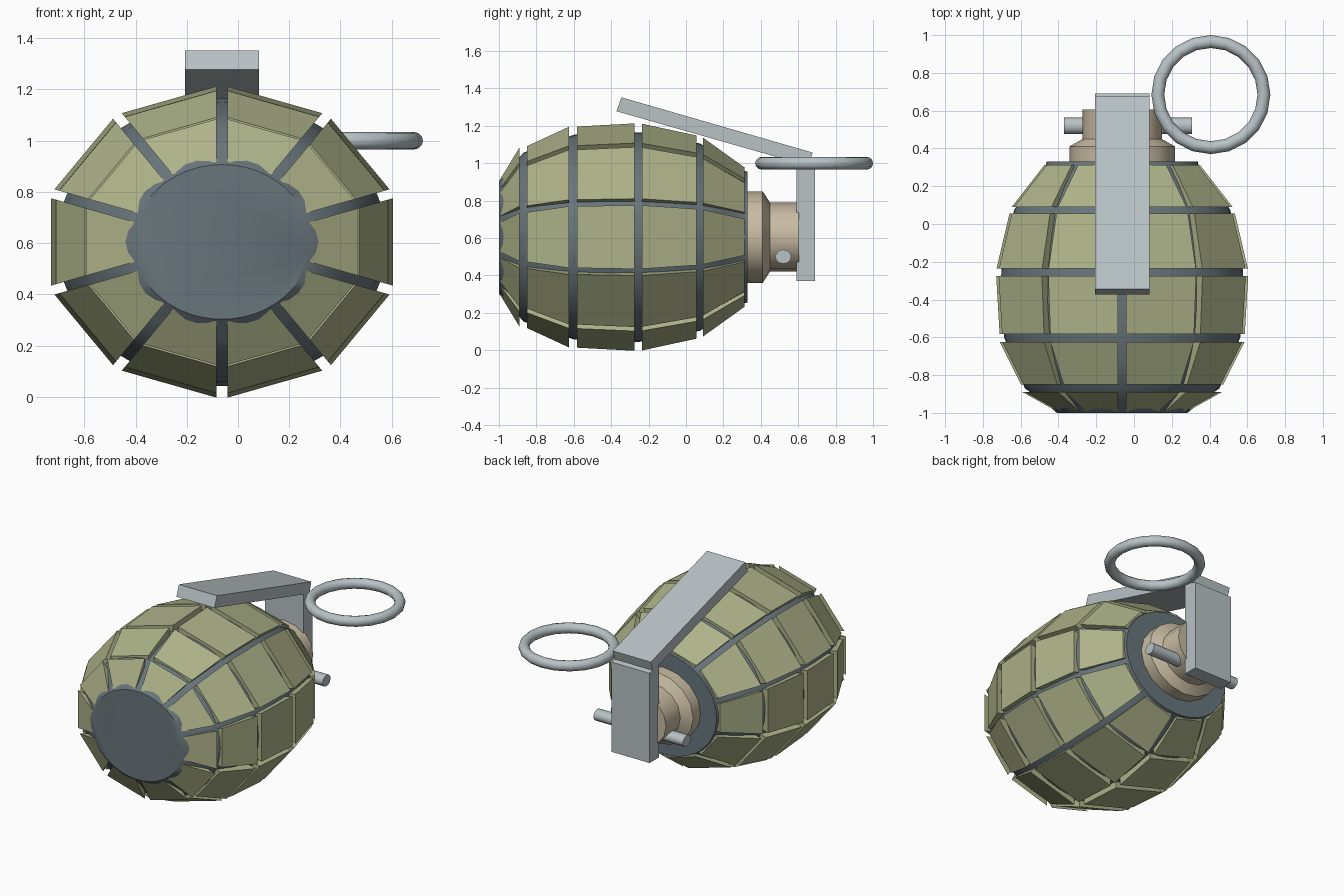
import bpy, bmesh, math
from mathutils import Vector

if "Cube" in bpy.data.objects:
    bpy.data.objects.remove(bpy.data.objects["Cube"])

CX, CZ, SQUASH = -0.0625, 0.605, 0.875   # body axis runs along y, squashed in z


def material(name, rgb):
    m = bpy.data.materials.new(name)
    m.diffuse_color = (*rgb, 1)
    m.use_nodes = True
    m.node_tree.nodes["Principled BSDF"].inputs["Base Color"].default_value = m.diffuse_color
    return m


olive = material("olive", (0.42, 0.45, 0.25))
slate = material("slate", (0.14, 0.18, 0.20))
tan = material("tan", (0.58, 0.50, 0.36))
metal = material("metal", (0.48, 0.54, 0.56))


def finish(bm, name, mat, smooth=None):
    bmesh.ops.recalc_face_normals(bm, faces=bm.faces)
    me = bpy.data.meshes.new(name)
    bm.to_mesh(me)
    bm.free()
    ob = bpy.data.objects.new(name, me)
    bpy.context.collection.objects.link(ob)
    me.materials.append(mat)
    if smooth:
        bpy.ops.object.select_all(action='DESELECT')
        ob.select_set(True)
        bpy.context.view_layer.objects.active = ob
        bpy.ops.object.shade_smooth_by_angle(angle=math.radians(smooth))
    return ob


def point(a, t, y, ang):
    # a = distance out along the facet normal, t = sideways offset
    c, s = math.cos(ang), math.sin(ang)
    return Vector((CX + a * c - t * s, y, CZ + SQUASH * (a * s + t * c)))


def lathe(name, profile, segs, mat, smooth):
    bm = bmesh.new()
    rings = [[bm.verts.new(point(r, 0, y, math.tau * i / segs)) for i in range(segs)]
             for y, r in profile]
    for a, b in zip(rings, rings[1:]):
        for i in range(segs):
            j = (i + 1) % segs
            bm.faces.new((a[i], a[j], b[j], b[i]))
    bm.faces.new(rings[0])
    bm.faces.new(rings[-1])
    return finish(bm, name, mat, smooth)


def side_prism(name, pts, x0, x1, mat):
    # (y, z) outline extruded along x
    bm = bmesh.new()
    f = bm.faces.new([bm.verts.new((x0, y, z)) for y, z in pts])
    ext = bmesh.ops.extrude_face_region(bm, geom=[f])
    vs = [g for g in ext["geom"] if isinstance(g, bmesh.types.BMVert)]
    bmesh.ops.translate(bm, verts=vs, vec=(x1 - x0, 0, 0))
    return finish(bm, name, mat)


# inner body showing through the grooves
lathe("body_core", [(-1.0, 0.345), (-0.935, 0.425), (-0.87, 0.515), (-0.735, 0.575),
                    (-0.6, 0.625), (-0.42, 0.643), (-0.25, 0.64), (-0.09, 0.612),
                    (0.075, 0.572), (0.2, 0.49), (0.305, 0.405), (0.33, 0.40)],
      48, slate, 40)

# raised plates: ten around, five rows (y0, apothem0, y1, apothem1)
rows = [(-0.992, 0.345, -0.89, 0.528), (-0.85, 0.535, -0.625, 0.648),
        (-0.583, 0.649, -0.275, 0.667), (-0.235, 0.665, 0.055, 0.597),
        (0.09, 0.585, 0.312, 0.412)]
GAP, DEPTH, T = 0.022, 0.08, math.tan(math.pi / 10)
bm = bmesh.new()
for y0, a0, y1, a1 in rows:
    for k in range(10):
        ang = k * math.tau / 10
        quads = []
        for d in (0, DEPTH):
            quads.append([bm.verts.new(point(a - d, s * ((a - d) * T - GAP), y, ang))
                          for y, a, s in ((y0, a0, -1), (y0, a0, 1), (y1, a1, 1), (y1, a1, -1))])
        o, n = quads
        bm.faces.new(o)
        bm.faces.new(n[::-1])
        for i in range(4):
            j = (i + 1) % 4
            bm.faces.new((o[i], n[i], n[j], o[j]))
finish(bm, "body_plates", olive)

# neck collar
lathe("neck", [(0.30, 0.28), (0.41, 0.28), (0.45, 0.21), (0.605, 0.21)], 16, tan, 30)

# lever: upright and sloping bars
side_prism("lever_upright", [(0.59, 0.37), (0.69, 0.37), (0.69, 0.985), (0.59, 1.01)],
           -0.207, 0.082, metal)
side_prism("lever_arm", [(-0.345, 1.352), (-0.372, 1.278), (0.655, 0.985), (0.677, 1.057)],
           -0.207, 0.082, metal)

# cross pin
bm = bmesh.new()
n = 12
ends = [[bm.verts.new((x, 0.52 + 0.043 * math.cos(math.tau * i / n),
                       0.50 + 0.038 * math.sin(math.tau * i / n))) for i in range(n)]
        for x in (-0.37, 0.308)]
for i in range(n):
    j = (i + 1) % n
    bm.faces.new((ends[0][i], ends[0][j], ends[1][j], ends[1][i]))
for e in ends:
    bm.faces.new(e)
finish(bm, "cross_pin", metal, 40)

# pull ring
bpy.ops.mesh.primitive_torus_add(location=(0.407, 0.685, 1.0), major_radius=0.281,
                                 minor_radius=0.034, major_segments=20, minor_segments=12)
ring = bpy.context.object
ring.name = "pull_ring"
ring.data.materials.append(metal)
bpy.ops.object.shade_smooth_by_angle(angle=math.radians(40))
